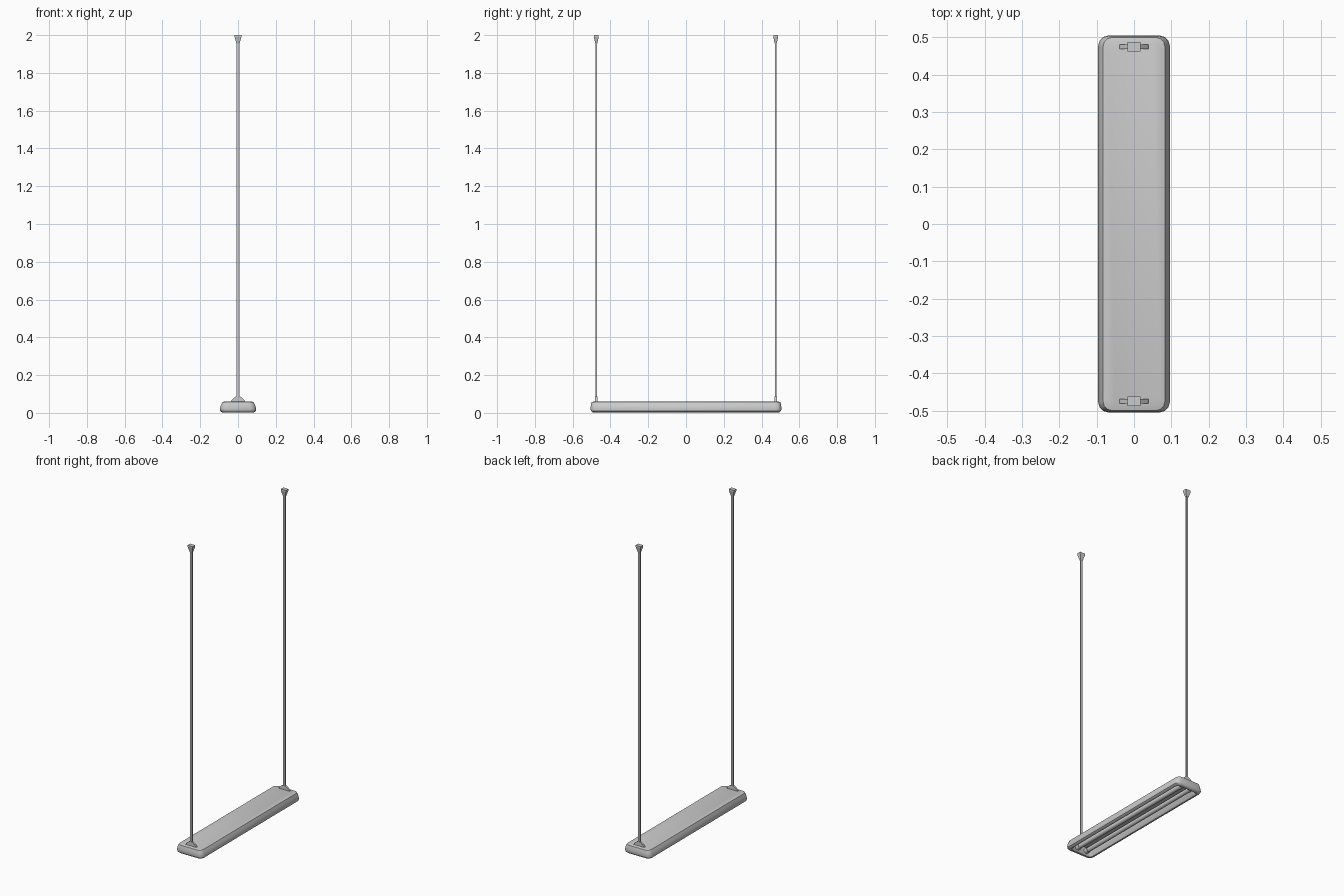
import bpy, bmesh, math

if "Cube" in bpy.data.objects:
    bpy.data.objects.remove(bpy.data.objects["Cube"])


def finish(name, bm, smooth=True):
    bmesh.ops.recalc_face_normals(bm, faces=bm.faces)
    me = bpy.data.meshes.new(name)
    bm.to_mesh(me)
    bm.free()
    ob = bpy.data.objects.new(name, me)
    bpy.context.collection.objects.link(ob)
    if smooth:
        bpy.ops.object.select_all(action='DESELECT')
        ob.select_set(True)
        bpy.context.view_layer.objects.active = ob
        bpy.ops.object.shade_smooth_by_angle(angle=math.radians(40))
    return ob


def rounded_rect(hx, hy, r, z, seg=3):
    pts = []
    for k, (sx, sy) in enumerate([(1, 1), (-1, 1), (-1, -1), (1, -1)]):
        for i in range(seg + 1):
            a = math.pi / 2 * (k + i / seg)
            pts.append((sx * (hx - r) + r * math.cos(a), sy * (hy - r) + r * math.sin(a), z))
    return pts


def loft(name, rings, smooth=True):
    bm = bmesh.new()
    loops = [[bm.verts.new(p) for p in ring] for ring in rings]
    for a, b in zip(loops, loops[1:]):
        for i in range(len(a)):
            j = (i + 1) % len(a)
            bm.faces.new((a[i], a[j], b[j], b[i]))
    bm.faces.new(loops[0])
    bm.faces.new(loops[-1])
    return finish(name, bm, smooth)


def rect(x, y, hx, hy, z):
    return [(x + sx * hx, y + sy * hy, z) for sx, sy in [(1, 1), (-1, 1), (-1, -1), (1, -1)]]


def cylinder_y(name, x, z, r, y0, y1, n=16):
    return loft(name, [[(x + r * math.cos(2 * math.pi * i / n), y, z + r * math.sin(2 * math.pi * i / n))
                        for i in range(n)] for y in (y0, y1)])


# Housing: outer shell, bottom rim and recessed tray in one loft
sections = [(0.070, 0.485, 0.020, 0.061), (0.083, 0.500, 0.025, 0.057),
            (0.091, 0.504, 0.028, 0.040), (0.096, 0.505, 0.028, 0.020),
            (0.094, 0.503, 0.028, 0.010), (0.085, 0.495, 0.025, 0.003),
            (0.076, 0.482, 0.020, 0.003), (0.070, 0.475, 0.015, 0.010),
            (0.062, 0.465, 0.012, 0.045)]
loft("housing", [rounded_rect(*s) for s in sections])

# Two lamp tubes with sockets at both ends
for side, sx in (("left", -1), ("right", 1)):
    cylinder_y("tube_" + side, sx * 0.032, 0.024, 0.014, -0.45, 0.45)
    for end, sy in (("front", -1), ("back", 1)):
        y0, y1 = sorted((sy * 0.445, sy * 0.47))
        cylinder_y(f"socket_{side}_{end}", sx * 0.032, 0.024, 0.016, y0, y1)

# Suspension: bracket, rod and flared ceiling cap at each end
for end, sy in (("front", -1), ("back", 1)):
    y = sy * 0.475
    bm = bmesh.new()
    prof = [(-0.040, 0.058), (-0.036, 0.066), (-0.018, 0.083), (-0.008, 0.088),
            (0.008, 0.088), (0.018, 0.083), (0.036, 0.066), (0.040, 0.058)]
    face = bm.faces.new([bm.verts.new((px, y - 0.006, pz)) for px, pz in prof])
    ext = bmesh.ops.extrude_face_region(bm, geom=[face])
    bmesh.ops.translate(bm, vec=(0, 0.012, 0),
                        verts=[v for v in ext["geom"] if isinstance(v, bmesh.types.BMVert)])
    finish("bracket_" + end, bm, False)
    loft("rod_" + end, [rect(0, y, 0.007, 0.004, z) for z in (0.08, 1.97)], False)
    loft("ceiling_cap_" + end, [rect(0, y, 0.008, 0.005, 1.955),
                                rect(0, y, 0.018, 0.013, 1.99),
                                rect(0, y, 0.018, 0.013, 2.0)], False)
